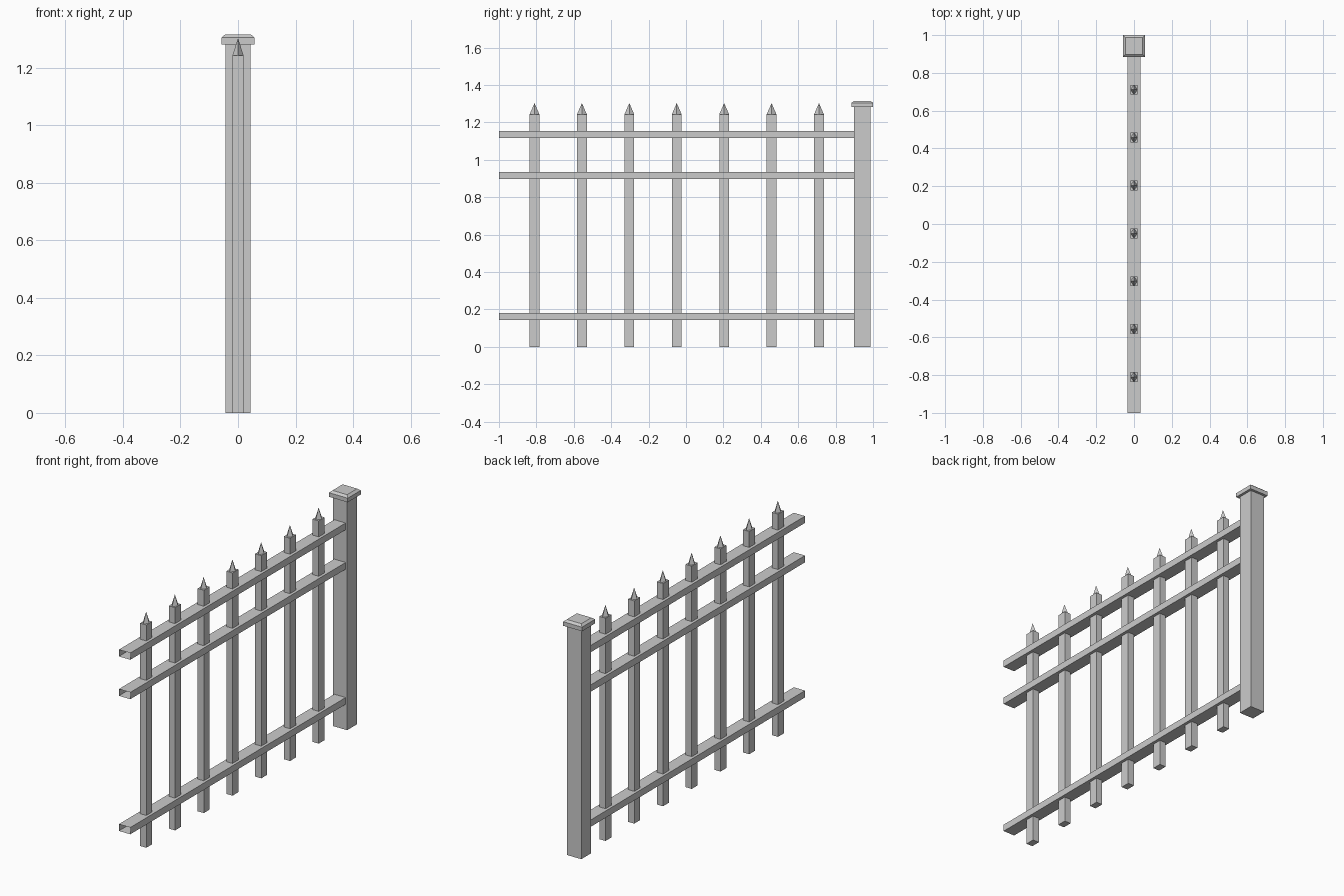
import bpy, bmesh

if "Cube" in bpy.data.objects:
    bpy.data.objects.remove(bpy.data.objects["Cube"])


def finish(bm, name):
    bmesh.ops.recalc_face_normals(bm, faces=bm.faces)
    mesh = bpy.data.meshes.new(name)
    bm.to_mesh(mesh)
    bm.free()
    obj = bpy.data.objects.new(name, mesh)
    bpy.context.collection.objects.link(obj)
    return obj


def rect(bm, cy, hx, hy, z):
    return [bm.verts.new((sx * hx, cy + sy * hy, z))
            for sx, sy in ((-1, -1), (1, -1), (1, 1), (-1, 1))]


def bridge(bm, a, b):
    for i in range(4):
        j = (i + 1) % 4
        bm.faces.new((a[i], a[j], b[j], b[i]))


def stack(name, cy, levels):
    """Closed solid from stacked rectangles (half x, half y, z)."""
    bm = bmesh.new()
    rings = [rect(bm, cy, *lv) for lv in levels]
    for a, b in zip(rings, rings[1:]):
        bridge(bm, a, b)
    bm.faces.new(rings[0])
    bm.faces.new(rings[-1])
    return finish(bm, name)


def picket(name, cy, hx=0.019, hy=0.026, top=1.243, tip=1.303):
    bm = bmesh.new()
    low, up = rect(bm, cy, hx, hy, 0), rect(bm, cy, hx, hy, top)
    bm.faces.new(low)
    # shaft sides meet a four-sided point standing on the edge midpoints
    mids = [bm.verts.new((x, cy + y, top))
            for x, y in ((0, -hy), (hx, 0), (0, hy), (-hx, 0))]
    apex = bm.verts.new((0, cy, tip))
    for i in range(4):
        j = (i + 1) % 4
        bm.faces.new((low[i], low[j], up[j], mids[i], up[i]))
        bm.faces.new((mids[i], up[j], mids[j]))
        bm.faces.new((mids[i], mids[j], apex))
    return finish(bm, name)


def rail(name, z, hx=0.035, hz=0.019, y0=-1.0, y1=0.9):
    """Rail sleeve with open ends."""
    bm = bmesh.new()
    ends = [[bm.verts.new((sx * hx, y, z + sz * hz))
             for sx, sz in ((-1, -1), (1, -1), (1, 1), (-1, 1))]
            for y in (y0, y1)]
    bridge(bm, *ends)
    return finish(bm, name)


# End post and its bevelled cap
POST_Y = 0.9425
stack("post", POST_Y, [(0.044, 0.0435, 0), (0.044, 0.0435, 1.282)])
stack("post_cap", POST_Y, [(0.058, 0.0575, 1.281), (0.058, 0.0575, 1.304),
                           (0.045, 0.0445, 1.315)])

# Horizontal rails
for n, z in (("lower_rail", 0.161), ("middle_rail", 0.915), ("upper_rail", 1.135)):
    rail(n, z)

# Pointed pickets
for i in range(7):
    picket(f"picket_{i + 1}", -0.81 + i * 0.2535)
